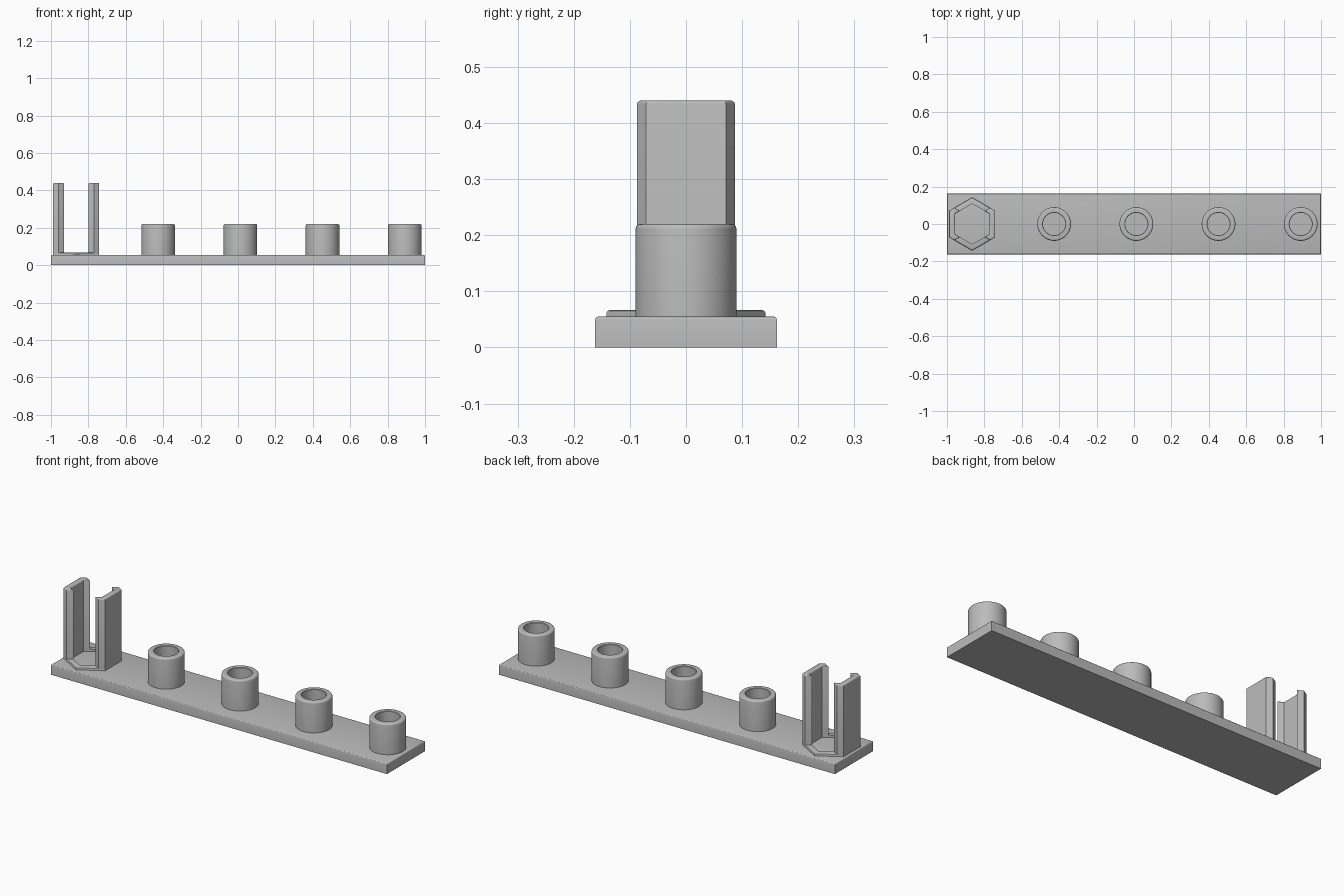
import bpy, bmesh, math

if "Cube" in bpy.data.objects:
    bpy.data.objects.remove(bpy.data.objects["Cube"])

grey = bpy.data.materials.new("light grey")
grey.diffuse_color = (0.5, 0.5, 0.5, 1)
grey.use_nodes = True
grey.node_tree.nodes["Principled BSDF"].inputs["Base Color"].default_value = grey.diffuse_color

BASE_TOP = 0.055
HEX_X = -0.865


def finish(name, bm, location=(0, 0, 0)):
    bmesh.ops.recalc_face_normals(bm, faces=bm.faces)
    mesh = bpy.data.meshes.new(name)
    bm.to_mesh(mesh)
    bm.free()
    obj = bpy.data.objects.new(name, mesh)
    obj.location = location
    mesh.materials.append(grey)
    bpy.context.collection.objects.link(obj)
    bpy.ops.object.select_all(action='DESELECT')
    obj.select_set(True)
    bpy.context.view_layer.objects.active = obj
    bpy.ops.object.shade_smooth_by_angle(angle=math.radians(35))
    return obj


def prism(name, outline, z0, z1, bevel, location=(0, 0, 0)):
    """Extrude an outline upward and round its top rim."""
    bm = bmesh.new()
    bottom = bm.faces.new([bm.verts.new((x, y, z0)) for x, y in outline])
    ext = bmesh.ops.extrude_face_region(bm, geom=[bottom], use_keep_orig=True)
    verts = [v for v in ext["geom"] if isinstance(v, bmesh.types.BMVert)]
    bmesh.ops.translate(bm, verts=verts, vec=(0, 0, z1 - z0))
    rim = [e for e in bm.edges if all(v.co.z > z1 - 1e-5 for v in e.verts)]
    bmesh.ops.bevel(bm, geom=rim, offset=bevel, segments=3, profile=0.5,
                    affect='EDGES')
    return finish(name, bm, location)


def lathe(name, profile, sides, start, location, closed_loop):
    """Revolve (radius, z) points about the vertical axis."""
    bm = bmesh.new()
    rings = []
    for r, z in profile:
        rings.append([bm.verts.new((r * math.cos(start + math.tau * i / sides),
                                    r * math.sin(start + math.tau * i / sides), z))
                      for i in range(sides)])
    pairs = list(zip(rings, rings[1:]))
    if closed_loop:
        pairs.append((rings[-1], rings[0]))
    else:
        bm.faces.new(rings[-1])
    for a, b in pairs:
        for i in range(sides):
            j = (i + 1) % sides
            bm.faces.new((a[i], a[j], b[j], b[i]))
    return finish(name, bm, location)


# Base plate
prism("base_plate", [(-1, -0.162), (1, -0.162), (1, 0.162), (-1, 0.162)],
      0, BASE_TOP, 0.006)

# Four round sockets with rounded outer rims
R, r, top, b = 0.09, 0.06, 0.22, 0.009
arc = [(R - b + b * math.cos(t), top - b + b * math.sin(t))
       for t in (math.radians(22.5 * k) for k in range(5))]
socket = [(R, BASE_TOP - 0.005)] + arc + [(r + 0.002, top), (r, top - 0.002),
                                          (r, BASE_TOP + 0.001)]
for n in range(4):
    lathe(f"round_socket_{n + 1}", socket, 64, 0, (-0.427 + 0.4395 * n, 0, 0), False)

# Low hexagonal rim
rim = [(0.142, BASE_TOP - 0.005), (0.142, 0.061), (0.140, 0.065), (0.135, 0.067),
       (0.108, 0.067), (0.108, BASE_TOP - 0.005)]
lathe("hex_rim", rim, 6, math.pi / 2, (HEX_X, 0, 0), True)

# Two tall clip walls with angled lips
half = [(0.123, 0.071), (0.095, 0.087), (0.065, 0.0697), (0.092, 0.054)]
wall = half + [(x, -y) for x, y in reversed(half)]
for side, label in ((-1, "left"), (1, "right")):
    prism(f"{label}_clip_wall", [(side * x, y) for x, y in wall],
          BASE_TOP - 0.005, 0.44, 0.006, (HEX_X, 0, 0))
